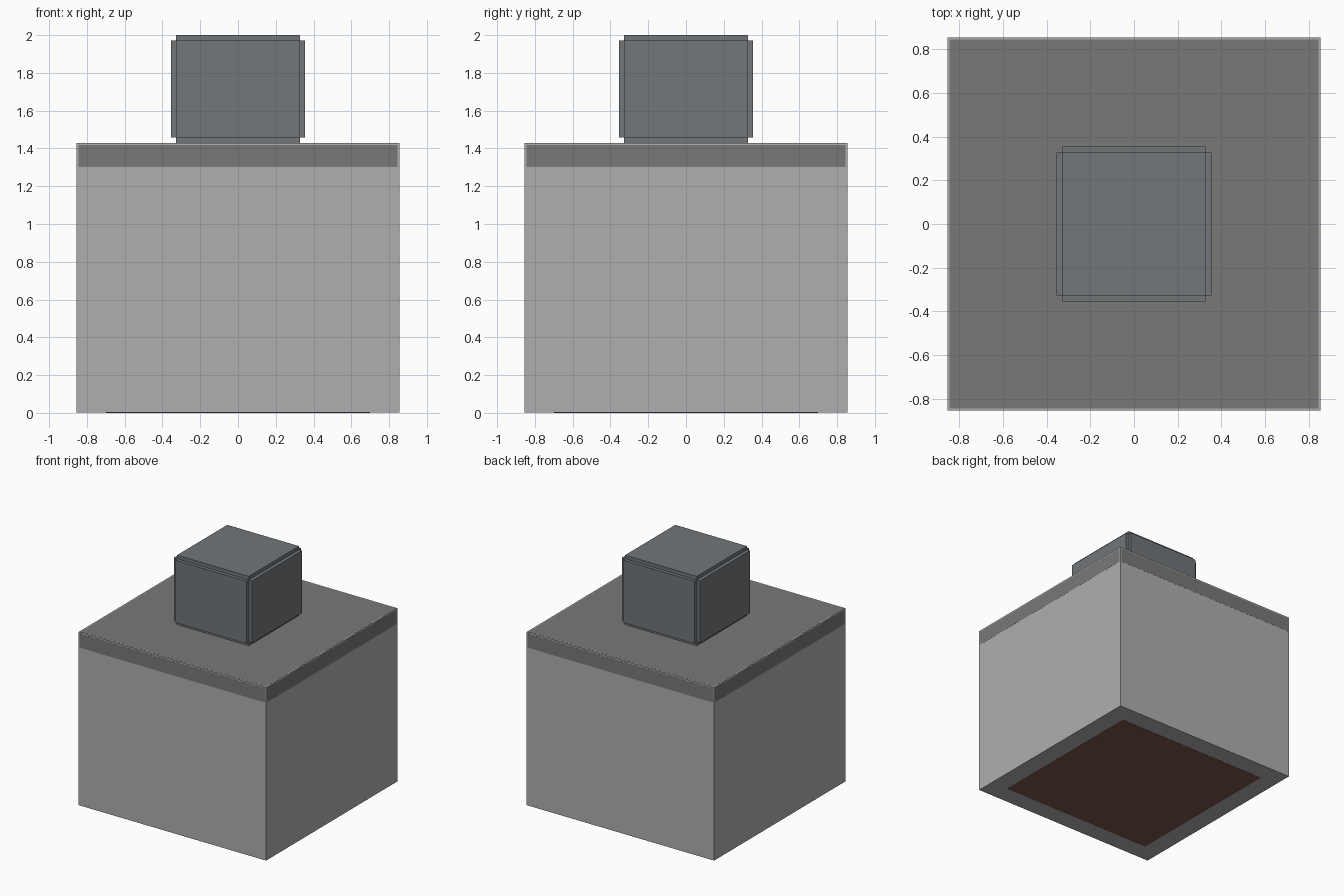
import bpy
import bmesh
from mathutils import Matrix, Vector

if "Cube" in bpy.data.objects:
    bpy.data.objects.remove(bpy.data.objects["Cube"])


def material(name, rgb):
    m = bpy.data.materials.new(name)
    m.diffuse_color = (*rgb, 1)
    m.use_nodes = True
    m.node_tree.nodes["Principled BSDF"].inputs["Base Color"].default_value = m.diffuse_color
    return m


def boxes(name, mat, parts):
    """One object made of axis-aligned boxes: (half_x, half_y, z0, z1)."""
    bm = bmesh.new()
    for hx, hy, z0, z1 in parts:
        bmesh.ops.create_cube(
            bm, size=1,
            matrix=Matrix.Translation((0, 0, (z0 + z1) / 2))
            @ Matrix.Diagonal(Vector((2 * hx, 2 * hy, z1 - z0, 1))))
    me = bpy.data.meshes.new(name)
    bm.to_mesh(me)
    bm.free()
    me.materials.append(mat)
    ob = bpy.data.objects.new(name, me)
    bpy.context.collection.objects.link(ob)
    return ob


def notched(name, mat, half, z0, z1, n):
    """Block with stepped (notched) edges: three crossing boxes."""
    i = half - n
    return boxes(name, mat, [(half, i, z0 + n, z1 - n),
                             (i, half, z0 + n, z1 - n),
                             (i, i, z0, z1)])


stone = material("light_stone", (0.43, 0.43, 0.43))
band = material("dark_stone", (0.19, 0.19, 0.185))
slate = material("slate", (0.165, 0.18, 0.19))
brown = material("brown", (0.19, 0.09, 0.075))

# Large base block
boxes("base_block", stone, [(0.855, 0.855, 0.001, 1.428)])
# Dark slab flush with the top of the block
notched("top_slab", band, 0.8555, 1.29, 1.4285, 0.011)
# Brown core flush with the underside
boxes("bottom_core", brown, [(0.70, 0.70, 0.0, 0.12)])
# Small knob cube with stepped edges
notched("knob", slate, 0.356, 1.428, 2.0, 0.029)
